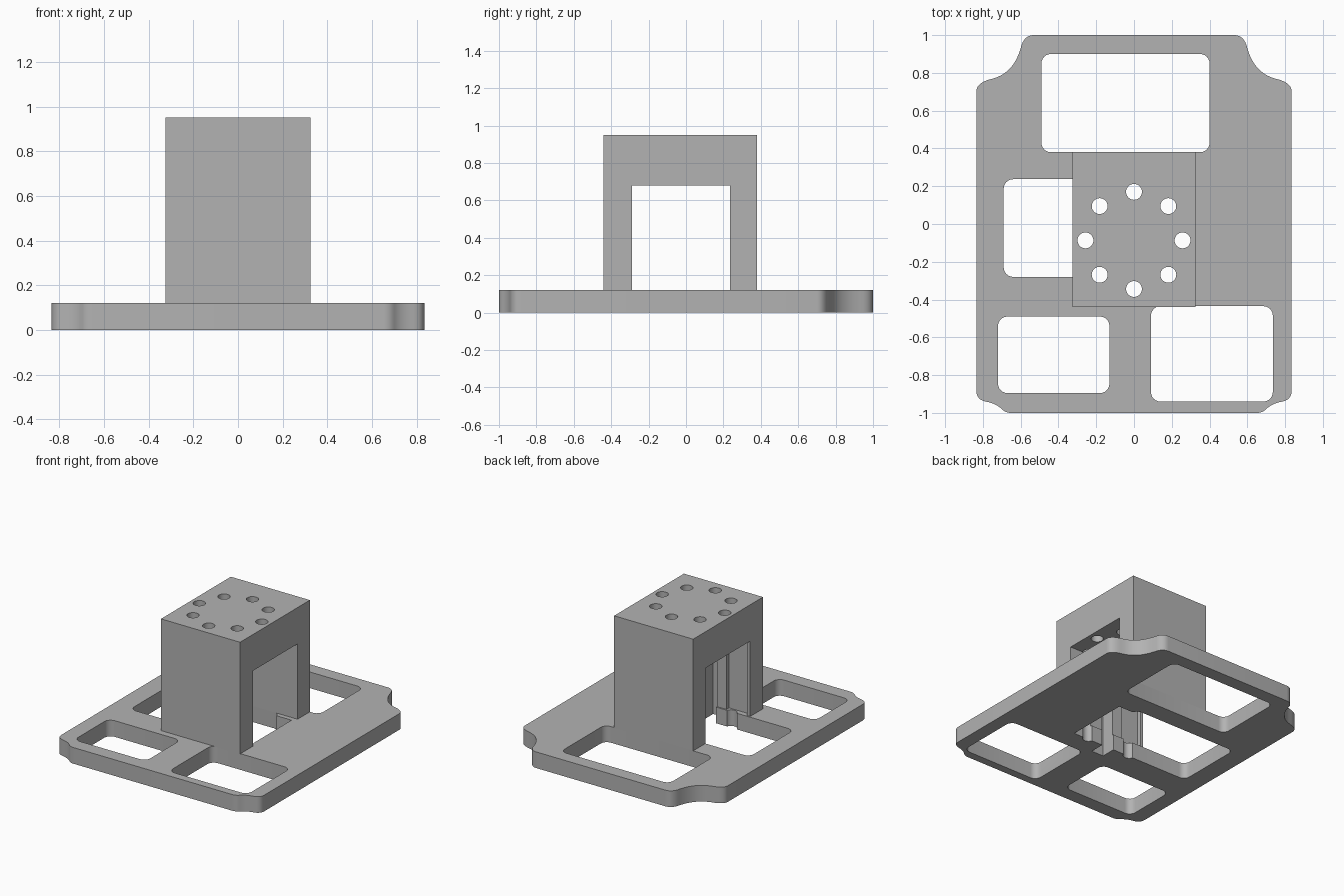
import bpy, bmesh, math
from mathutils import Vector

if "Cube" in bpy.data.objects:
    bpy.data.objects.remove(bpy.data.objects["Cube"], do_unlink=True)

grey = bpy.data.materials.new("plain grey")
grey.use_nodes = True
colour = (0.45, 0.45, 0.45, 1)
grey.diffuse_color = colour
grey.node_tree.nodes["Principled BSDF"].inputs["Base Color"].default_value = colour


def prism(name, outline, z0, z1):
    """Extrude a counter-clockwise outline from z0 to z1."""
    bm = bmesh.new()
    face = bm.faces.new([bm.verts.new((x, y, z0)) for x, y in outline])
    out = bmesh.ops.extrude_face_region(bm, geom=[face])
    top = [g for g in out["geom"] if isinstance(g, bmesh.types.BMVert)]
    bmesh.ops.translate(bm, verts=top, vec=(0, 0, z1 - z0))
    bmesh.ops.recalc_face_normals(bm, faces=bm.faces)
    mesh = bpy.data.meshes.new(name)
    bm.to_mesh(mesh)
    bm.free()
    mesh.materials.append(grey)
    obj = bpy.data.objects.new(name, mesh)
    bpy.context.collection.objects.link(obj)
    return obj


def rect(x0, x1, y0, y1):
    return [(x0, y0), (x1, y0), (x1, y1), (x0, y1)]


def rounded(x0, x1, y0, y1, r=0.05, steps=6):
    centres = rect(x0 + r, x1 - r, y0 + r, y1 - r)
    pts = []
    for i, (cx, cy) in enumerate(centres):
        for k in range(steps + 1):
            a = math.pi * (1 + i / 2 + k / steps / 2)
            pts.append((cx + r * math.cos(a), cy + r * math.sin(a)))
    return pts


def circle(cx, cy, r, n=32):
    return [(cx + r * math.cos(math.tau * i / n), cy + r * math.sin(math.tau * i / n))
            for i in range(n)]


def bend(a, b, c, steps=8):
    a, b, c = Vector(a), Vector(b), Vector(c)
    return [tuple(a * (1 - t) ** 2 + b * 2 * t * (1 - t) + c * t * t)
            for t in (i / steps for i in range(steps + 1))]


def cut(obj, outline, z0, z1):
    """Subtract a prism from the object and discard the cutter."""
    cutter = prism("cutter", outline, z0, z1)
    cutter.hide_render = True
    mod = obj.modifiers.new("cut", "BOOLEAN")
    mod.operation = "DIFFERENCE"
    mod.solver = "EXACT"
    mod.object = cutter
    bpy.context.view_layer.update()
    mesh = bpy.data.meshes.new_from_object(
        obj.evaluated_get(bpy.context.evaluated_depsgraph_get()))
    obj.modifiers.clear()
    obj.data = mesh
    bpy.data.objects.remove(cutter, do_unlink=True)


# Base plate: right half outline from front to back, mirrored
half = bend((0.65, -1), (0.68, -1), (0.70, -0.98))
half += bend((0.70, -0.98), (0.73, -0.95), (0.785, -0.94))[1:]
half += bend((0.785, -0.94), (0.835, -0.93), (0.835, -0.88))[1:]
half += bend((0.835, 0.70), (0.835, 0.745), (0.765, 0.765))
half += bend((0.765, 0.765), (0.64, 0.79), (0.60, 0.93))[1:]
half += bend((0.60, 0.93), (0.585, 1), (0.53, 1))[1:]
outline = half + [(-x, y) for x, y in reversed(half)]
THICK, TOP, ARCH = 0.12, 0.95, 0.68
plate = prism("base_plate", outline, 0, THICK)

# Windows through the plate
for window in (rounded(-0.49, 0.40, 0.38, 0.90),
               rounded(-0.72, -0.13, -0.895, -0.49),
               rounded(0.09, 0.735, -0.94, -0.435),
               rounded(-0.69, 0.18, -0.28, 0.237),
               rect(0, 0.30, -0.28, 0.20)):
    cut(plate, window, -0.1, THICK + 0.1)

# Arched mounting block with a tunnel running side to side
block = prism("mounting_block", rect(-0.325, 0.325, -0.44, 0.38), THICK, TOP)
cut(block, rect(-0.5, 0.5, -0.29, 0.235), 0, ARCH)

# Clearance channels in the inner face of the front leg
cut(block, rect(-0.05, 0.05, -0.39, -0.27), 0, ARCH)
cut(plate, rect(-0.05, 0.05, -0.39, -0.25), -0.1, THICK + 0.1)
cut(block, rect(-0.30, -0.13, -0.32, -0.27), 0, ARCH)

# Ring of screw holes
for i in range(8):
    a = math.tau * i / 8
    hole = circle(0.257 * math.cos(a), -0.087 + 0.257 * math.sin(a), 0.042)
    cut(block, hole, -0.1, TOP + 0.1)
    if i in (5, 7):
        cut(plate, hole, -0.1, THICK + 0.1)

# Smooth the curved walls, keep the edges sharp
for obj in (plate, block):
    bpy.ops.object.select_all(action="DESELECT")
    obj.select_set(True)
    bpy.context.view_layer.objects.active = obj
    bpy.ops.object.shade_smooth_by_angle(angle=math.radians(30))
